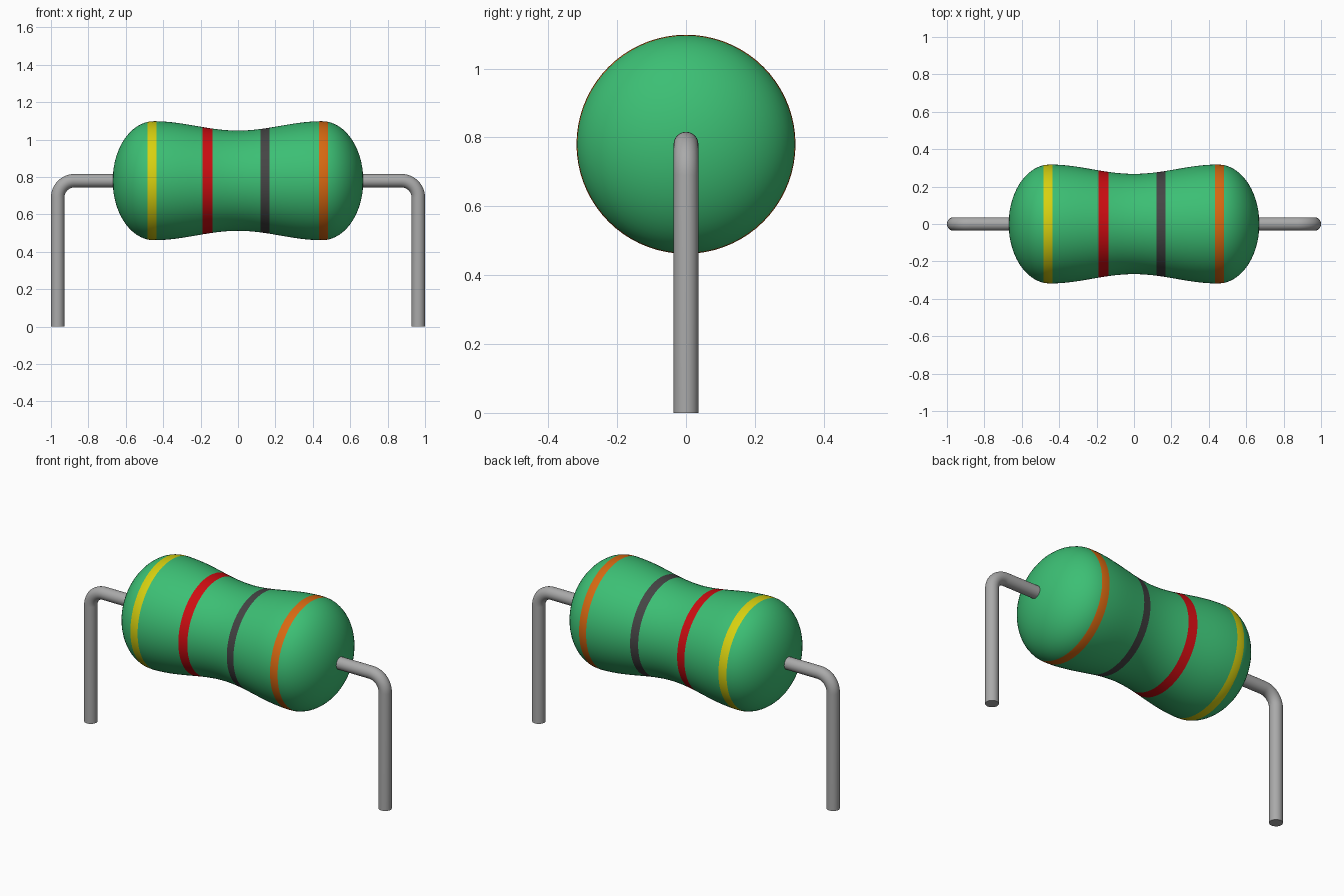
import bpy
import bmesh
import math
from mathutils import Vector

cube = bpy.data.objects.get("Cube")
if cube:
    bpy.data.objects.remove(cube, do_unlink=True)

AXIS_Z = 0.78      # height of the body axis
SHOULDER = 0.45    # where the waist ends and the domed cap begins
BODY_END = 0.67
R_MAX, R_WAIST = 0.318, 0.268
WIRE_R = 0.036


def material(name, rgb):
    mat = bpy.data.materials.new(name)
    mat.use_nodes = True
    color = (*rgb, 1.0)
    mat.diffuse_color = color
    mat.node_tree.nodes["Principled BSDF"].inputs["Base Color"].default_value = color
    return mat


green = material("green coating", (0.045, 0.52, 0.175))
yellow = material("yellow band", (0.68, 0.63, 0.005))
red = material("red band", (0.61, 0.004, 0.006))
grey = material("dark grey band", (0.058, 0.058, 0.058))
orange = material("orange band", (0.68, 0.141, 0.006))
metal = material("grey metal", (0.40, 0.40, 0.40))

# Bands as (start x, end x, material slot)
BANDS = [(-0.485, -0.435, 1), (-0.19, -0.137, 2), (0.12, 0.168, 3), (0.432, 0.48, 4)]


def finish(name, bm, mats):
    bmesh.ops.recalc_face_normals(bm, faces=bm.faces)
    mesh = bpy.data.meshes.new(name)
    bm.to_mesh(mesh)
    bm.free()
    for mat in mats:
        mesh.materials.append(mat)
    obj = bpy.data.objects.new(name, mesh)
    bpy.context.collection.objects.link(obj)
    bpy.ops.object.select_all(action='DESELECT')
    obj.select_set(True)
    bpy.context.view_layer.objects.active = obj
    bpy.ops.object.shade_smooth_by_angle(angle=math.radians(40))
    return obj


def sweep(bm, rings, sides):
    """Skin rings given as (centre, radius, across direction); y is the other axis."""
    loops = []
    for centre, radius, across in rings:
        loops.append([bm.verts.new(centre + radius * (
            across * math.cos(a) + Vector((0, 1, 0)) * math.sin(a)))
            for a in (2 * math.pi * i / sides for i in range(sides))])
    for a, b in zip(loops, loops[1:]):
        for i in range(sides):
            j = (i + 1) % sides
            bm.faces.new((a[i], a[j], b[j], b[i]))
    bm.faces.new(loops[0])
    bm.faces.new(loops[-1])


def body_radius(x):
    x = abs(x)
    if x <= SHOULDER:    # smooth waist
        mid, amp = (R_MAX + R_WAIST) / 2, (R_MAX - R_WAIST) / 2
        return mid - amp * math.cos(math.pi * x / SHOULDER)
    t = (x - SHOULDER) / (BODY_END - SHOULDER)    # elliptical cap
    return R_MAX * math.sqrt(max(0.0, 1 - t * t))


# Body: lathed around x, with rings on every band edge
xs = {round(-SHOULDER + 2 * SHOULDER * i / 30, 4) for i in range(31)}
for i in range(1, 16):
    cap_x = SHOULDER + (BODY_END - SHOULDER) * math.sin(math.radians(5.95 * i))
    xs |= {round(cap_x, 4), round(-cap_x, 4)}
edges = [e for band in BANDS for e in band[:2]]
xs = sorted({x for x in xs if all(abs(x - e) > 0.006 for e in edges)} | set(edges))

bm = bmesh.new()
sweep(bm, [(Vector((x, 0, AXIS_Z)), body_radius(x), Vector((0, 0, 1))) for x in xs], 72)
for face in bm.faces:
    x = face.calc_center_median().x
    for start, end, slot in BANDS:
        if start < x < end:
            face.material_index = slot
finish("resistor_body", bm, [green, yellow, red, grey, orange])

# Wire leads: out of the cap, round a bend and down to the ground
LEG_X, BEND = 1.0 - WIRE_R, 0.09
for side, name in ((1, "left_lead"), (-1, "right_lead")):
    rings = [(Vector((side * 0.6, 0, AXIS_Z)), WIRE_R, Vector((0, 0, 1)))]
    for i in range(13):
        a = math.pi / 2 * i / 12
        across = Vector((side * math.sin(a), 0, math.cos(a)))
        centre = Vector((side * (LEG_X - BEND), 0, AXIS_Z - BEND)) + BEND * across
        rings.append((centre, WIRE_R, across))
    rings.append((Vector((side * LEG_X, 0, 0)), WIRE_R, Vector((side, 0, 0))))
    bm = bmesh.new()
    sweep(bm, rings, 32)
    finish(name, bm, [metal])
